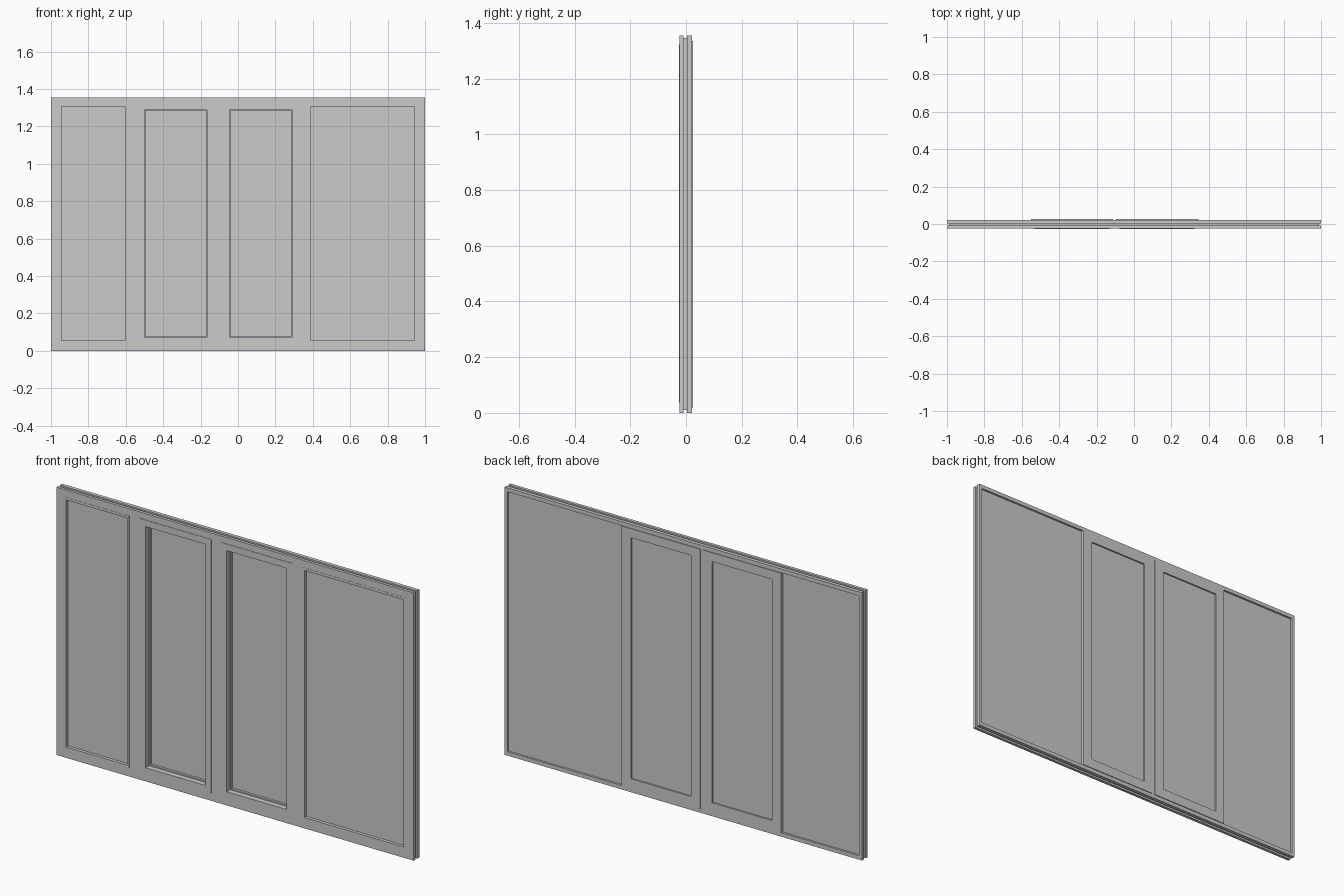
import bpy
import bmesh

cube = bpy.data.objects.get("Cube")
if cube:
    bpy.data.objects.remove(cube, do_unlink=True)

grey = bpy.data.materials.new("plain_grey")
grey.use_nodes = True
colour = (0.6, 0.6, 0.6, 1.0)
grey.diffuse_color = colour
grey.node_tree.nodes["Principled BSDF"].inputs["Base Color"].default_value = colour


def plate(name, rect, y0, y1, holes=()):
    """Upright slab; rect and holes are (x0, x1, z0, z1)."""
    xs = sorted({v for r in (rect, *holes) for v in r[:2]})
    zs = sorted({v for r in (rect, *holes) for v in r[2:]})
    bm = bmesh.new()
    grid = [[bm.verts.new((x, y0, z)) for z in zs] for x in xs]
    for i in range(len(xs) - 1):
        for j in range(len(zs) - 1):
            cx, cz = (xs[i] + xs[i + 1]) / 2, (zs[j] + zs[j + 1]) / 2
            if any(h[0] < cx < h[1] and h[2] < cz < h[3] for h in holes):
                continue
            bm.faces.new((grid[i][j], grid[i + 1][j],
                          grid[i + 1][j + 1], grid[i][j + 1]))
    bmesh.ops.delete(bm, geom=[v for v in bm.verts if not v.link_faces],
                     context='VERTS')
    # Extrude the sheet, keeping the first side to close the slab
    ext = bmesh.ops.extrude_face_region(bm, geom=bm.faces[:], use_keep_orig=True)
    for v in ext["geom"]:
        if isinstance(v, bmesh.types.BMVert):
            v.co.y = y1
    bmesh.ops.recalc_face_normals(bm, faces=bm.faces[:])
    mesh = bpy.data.meshes.new(name)
    bm.to_mesh(mesh)
    bm.free()
    mesh.materials.append(grey)
    obj = bpy.data.objects.new(name, mesh)
    bpy.context.collection.objects.link(obj)
    return obj


def grow(r, d):
    return (r[0] - d, r[1] + d, r[2] - d, r[3] + d)


TOP = 1.355
outer = (-1.0, 1.0, 0.0, TOP)
fixed = {"left": (0.39, 0.945, 0.055, 1.305),
         "right": (-0.945, -0.605, 0.055, 1.305)}
doors = {"left": (-0.045, 0.29, 0.07, 1.29),
         "right": (-0.5, -0.165, 0.07, 1.29)}
back_bays = {"left": (0.33, 0.985, 0.02, 1.335),
             "right": (-0.985, -0.54, 0.02, 1.335)}
door_holes = list(doors.values())

# Surround: two outer frames with an inset core between them
plate("front_frame", outer, -0.024, -0.009, list(fixed.values()) + door_holes)
plate("core_panel", grow(outer, -0.01), -0.009, 0.004, door_holes)
plate("back_frame", outer, 0.004, 0.022, list(back_bays.values()) + door_holes)

# Fixed side panels: thin front trim and recessed back sheet
for side, r in fixed.items():
    plate(side + "_fixed_trim", grow(r, 0.013), -0.025, -0.023, [r])
    plate(side + "_back_sheet", back_bays[side], 0.003, 0.012)

# Door leaves: raised front and back frames, stepped bead and pane
for side, r in doors.items():
    plate(side + "_door_front", grow(r, 0.033), -0.026, -0.022, [r])
    plate(side + "_door_bead", grow(r, 0.004), 0.001, 0.014, [grow(r, -0.006)])
    plate(side + "_door_pane", grow(r, 0.004), 0.013, 0.018)
    plate(side + "_door_back", (r[0] - 0.051, r[1] + 0.054, 0.02, 1.335),
          0.012, 0.026, [r])
